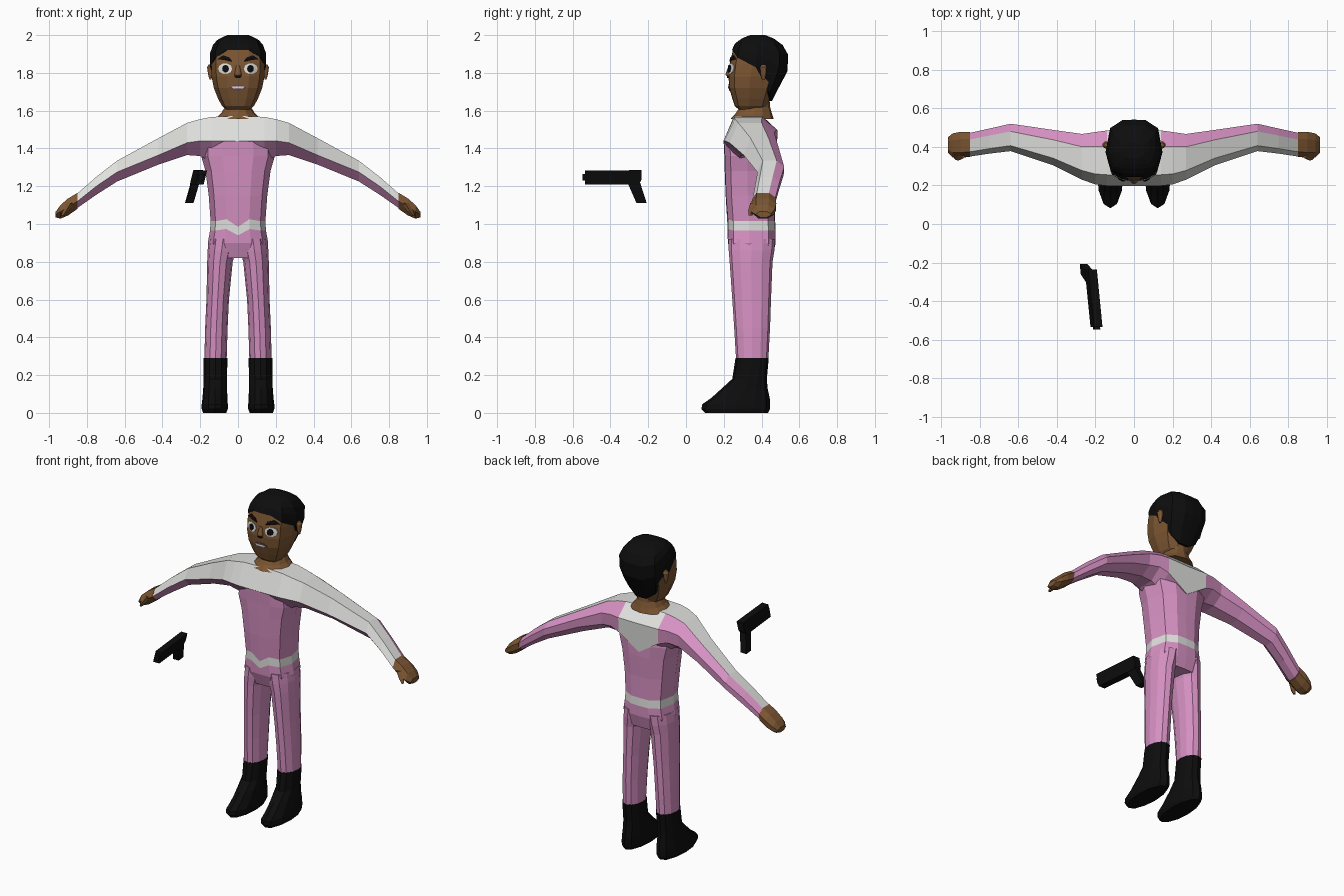
import bpy, bmesh, math

if "Cube" in bpy.data.objects:
    bpy.data.objects.remove(bpy.data.objects["Cube"])


def material(name, rgb):
    m = bpy.data.materials.new(name)
    m.diffuse_color = (*rgb, 1)
    m.use_nodes = True
    m.node_tree.nodes["Principled BSDF"].inputs["Base Color"].default_value = m.diffuse_color
    return m


PINK = material("pink cloth", (0.67, 0.28, 0.54))
WHITE = material("white cloth", (0.74, 0.74, 0.72))
SKIN = material("brown skin", (0.20, 0.092, 0.032))
BLACK = material("black", (0.004, 0.004, 0.004))
LIPS = material("lips", (0.16, 0.07, 0.07))

# Half cross-sections (x factor, y factor), front to back
FLAT = [(0, 0), (.42, .01), (.82, .12), (1, .45), (.85, .85), (.42, .99), (0, 1)]
ROUND = [(0, 0), (.5, .06), (.87, .25), (1, .5), (.87, .75), (.5, .94), (0, 1)]


def lerp(table, z):
    """Row of a table (sorted by its first column) at z."""
    z = min(max(z, table[0][0]), table[-1][0])
    for a, b in zip(table, table[1:]):
        if z <= b[0]:
            t = (z - a[0]) / (b[0] - a[0])
            return [p + (q - p) * t for p, q in zip(a[1:], b[1:])]


def full(half):
    return half + [(-x, y) for x, y in half[-2:0:-1]]


def ring(half, z, hw, yf, yb, xc=0):
    return [(xc + hw * fx, yf + (yb - yf) * fy, z) for fx, fy in full(half)]


def mesh_object(name, verts, faces, mats, indices=None):
    bm = bmesh.new()
    vs = [bm.verts.new(v) for v in verts]
    for i, f in enumerate(faces):
        face = bm.faces.new([vs[k] for k in f])
        face.material_index = indices[i] if indices else 0
    bmesh.ops.recalc_face_normals(bm, faces=bm.faces)
    me = bpy.data.meshes.new(name)
    bm.to_mesh(me)
    bm.free()
    for m in mats:
        me.materials.append(m)
    ob = bpy.data.objects.new(name, me)
    bpy.context.collection.objects.link(ob)
    return ob


def loft(name, rings, mats, rule=lambda i, j: 0):
    n = len(rings[0])
    verts = [v for r in rings for v in r]
    faces, idx = [], []
    for i in range(len(rings) - 1):
        for j in range(n):
            k = (j + 1) % n
            faces.append((i * n + j, i * n + k, (i + 1) * n + k, (i + 1) * n + j))
            idx.append(rule(i, j))
    last = len(verts) - n
    faces += [tuple(range(n)), tuple(range(last, last + n))]
    idx += [rule(0, 0), rule(len(rings) - 2, 0)]
    return mesh_object(name, verts, faces, mats, idx)


# Torso with a belt whose front dips in a zigzag
TORSO = [(.82, .14, .25, .455, 0), (.90, .16, .222, .475, 0), (.965, .148, .22, .475, -.025),
         (1.015, .145, .22, .472, -.03), (1.15, .155, .21, .47, 0), (1.28, .172, .205, .475, 0),
         (1.36, .195, .203, .475, 0), (1.44, .19, .199, .465, 0)]
rings = []
for z, hw, yf, yb, dip in TORSO:
    r = ring(FLAT, z, hw, yf, yb)
    r[0] = (0, yf, z + dip)
    for k in (1, 11):
        r[k] = (r[k][0], r[k][1], z - dip * .35)
    rings.append(r)
loft("torso", rings, [PINK, WHITE], lambda i, j: int(i == 2))

# Shoulders and sleeves: x, top, front seam, bottom, front y, back y, back seam
SLEEVE = [(0, 1.572, 1.44, 1.31, .198, .483, 1.31), (.14, 1.567, 1.44, 1.33, .198, .485, 1.40),
          (.20, 1.555, 1.44, 1.36, .205, .477, 1.42), (.27, 1.535, 1.43, 1.365, .23, .467, 1.41),
          (.42, 1.455, 1.365, 1.315, .305, .488, 1.36), (.64, 1.335, 1.275, 1.225, .378, .52, 1.26),
          (.75, 1.25, 1.20, 1.155, .365, .495, 1.18), (.85, 1.162, 1.12, 1.085, .35, .473, 1.105)]
HAND = [(.85, 1.165, 1.12, 1.08, .347, .476, 1.10), (.90, 1.135, 1.09, 1.045, .345, .478, 1.07),
        (.94, 1.10, 1.065, 1.028, .345, .47, 1.05), (.965, 1.065, 1.05, 1.035, .37, .45, 1.045)]


def arm_ring(row, s=1):
    x, zt, zm, zb, yf, yb, zk = row
    w, h = yb - yf, zt - zb
    return [(s * x, y, z) for y, z in (
        (yf + .2 * w, zt), (yb - .28 * w, zt), (yb, zt - .3 * h), (yb - .02 * w, zk),
        (yb - .3 * w, zb), (yf + .3 * w, zb), (yf, zm))]


def sleeve_color(i, j):
    yoke = i in (6, 7) and j in (1, 2)     # white panel on the upper back
    return int(j in (0, 6) or yoke)


rows = [arm_ring(r, -1) for r in SLEEVE[:0:-1]] + [arm_ring(r) for r in SLEEVE]
loft("sleeves", rows, [PINK, WHITE], sleeve_color)

LEG = [(.285, .06, .178, .265, .436), (.45, .055, .174, .255, .445), (.60, .048, .167, .245, .45),
       (.80, .028, .163, .231, .458), (.86, .012, .161, .226, .468), (.92, .004, .154, .225, .472)]
BOOT = [(0, .062, .185, .10, .435), (.02, .054, .192, .082, .445), (.045, .054, .192, .085, .446),
        (.08, .056, .188, .135, .443), (.13, .058, .184, .19, .432), (.18, .058, .182, .245, .428),
        (.29, .056, .182, .262, .438)]
for s, side in ((-1, "right"), (1, "left")):
    for part, table, mat in (("leg", LEG, PINK), ("boot", BOOT, BLACK)):
        loft(side + "_" + part, [ring(ROUND, z, (b - a) / 2, yf, yb, s * (a + b) / 2)
                                 for z, a, b, yf, yb in table], [mat])
    # Hand, thumb and ear
    loft(side + "_hand", [arm_ring(r, s) for r in HAND], [SKIN])
    loft(side + "_thumb", [[(s * (x + dx * r), y + dy * r, z) for dx, dy in
                            ((1, 0), (0, 1), (-1, 0), (0, -1))]
                           for x, y, z, r in ((.885, .36, 1.11, .02), (.91, .347, 1.07, .018),
                                              (.925, .342, 1.045, .01))], [SKIN])
    loft(side + "_ear", [ring(ROUND, z, w, .41 - d, .41 + d, s * .146)
                         for z, w, d in ((1.765, .005, .008), (1.79, .012, .014),
                                         (1.83, .018, .018), (1.845, .010, .010))], [SKIN])

# Neck and head
NECK = [(1.555, .125, .235, .465), (1.585, .09, .262, .455), (1.62, .068, .285, .445),
        (1.70, .07, .30, .44)]
loft("neck", [ring(ROUND, *r) for r in NECK], [SKIN])
HEAD = [(1.605, .065, .28, .40), (1.625, .085, .258, .43), (1.665, .106, .245, .445),
        (1.72, .128, .229, .465), (1.78, .14, .225, .485), (1.85, .142, .232, .50),
        (1.92, .138, .248, .50), (1.97, .10, .29, .46)]
loft("head", [ring(FLAT, *r) for r in HEAD], [SKIN])

# Hair cap with a hairline that drops toward the nape
HAIR = [(1.65, .088, .27, .455), (1.71, .12, .25, .485), (1.81, .147, .23, .538),
        (1.915, .147, .24, .542), (1.96, .128, .262, .50), (1.985, .095, .30, .46),
        (2.0, .055, .34, .42)]
LINE = [1.92, 1.92, 1.88, 1.83, 1.69, 1.65, 1.65]
LINE += LINE[-2:0:-1]
rings = []
for t, scale in ((0, .85), (0, 1), (.2, 1), (.45, 1), (.7, 1), (.85, 1), (.95, 1), (1, 1)):
    r = []
    for (fx, fy), z0 in zip(full(FLAT), LINE):
        z = z0 + (2 - z0) * t
        hw, yf, yb = lerp(HAIR, z)
        r.append((fx * hw * scale, .37 + (yf + (yb - yf) * fy - .37) * scale, z))
    rings.append(r)
loft("hair", rings, [BLACK])


# Face details: thin plates that follow the front of the head
def face_y(x, z):
    hw, yf, yb = lerp(HEAD, z)
    return yf + (yb - yf) * lerp(FLAT[:4], min(abs(x) / hw, 1))[0]


def plate(name, pts, center, mat, lift, bulge=0):
    n = len(pts)
    verts = [(x, face_y(x, z) - lift, z) for x, z in pts]
    verts += [(x, face_y(x, z) + .005, z) for x, z in pts]
    verts.append((center[0], face_y(*center) - lift - bulge, center[1]))
    faces = []
    for i in range(n):
        k = (i + 1) % n
        faces += [(i, k, 2 * n), (i, k, n + k, n + i)]
    mesh_object(name, verts, faces, [mat])


def oval(cx, cz, rx, rz, n=10):
    return [(cx + rx * math.cos(2 * math.pi * i / n), cz + rz * math.sin(2 * math.pi * i / n))
            for i in range(n)]


for s, side in ((-1, "right"), (1, "left")):
    c = (s * .068, 1.822)
    plate(side + "_eye", oval(*c, .037, .029), c, WHITE, .004, .005)
    p = (s * .066, 1.822)
    plate(side + "_pupil", oval(*p, .018, .02), p, BLACK, .010, .002)
    brow = [(.03, 1.86), (.045, 1.882), (.08, 1.893), (.11, 1.872), (.075, 1.868)]
    plate(side + "_brow", [(s * x, z) for x, z in brow], (s * .064, 1.875), BLACK, .007, .002)
plate("nostrils", oval(0, 1.779, .018, .008, 6), (0, 1.779), BLACK, .008)
plate("lips", oval(0, 1.722, .048, .018, 8), (0, 1.722), LIPS, .004)
plate("teeth", [(-.036, 1.728), (.036, 1.728), (.025, 1.717), (-.025, 1.717)], (0, 1.722), WHITE, .007)
loft("nose", [ring(ROUND, z, w, y, .25) for z, w, y in
              ((1.782, .018, .216), (1.79, .02, .208), (1.84, .010, .226))], [SKIN])


# Floating pistol: side outlines given thickness, then leaned and turned slightly
def pistol_part(name, outline, half):
    loft(name, [[(-.208 + dx - .1 * (y + .39) + .25 * (z - 1.25), y, z) for y, z in outline]
                for dx in (-half, half)], [BLACK])


pistol_part("pistol_slide", [(-.535, 1.21), (-.535, 1.283), (-.235, 1.285), (-.235, 1.235),
                             (-.25, 1.21)], .022)
pistol_part("pistol_muzzle", [(-.547, 1.23), (-.547, 1.265), (-.53, 1.265), (-.53, 1.23)], .014)
pistol_part("pistol_grip", [(-.31, 1.22), (-.245, 1.225), (-.208, 1.11), (-.262, 1.11)], .02)
